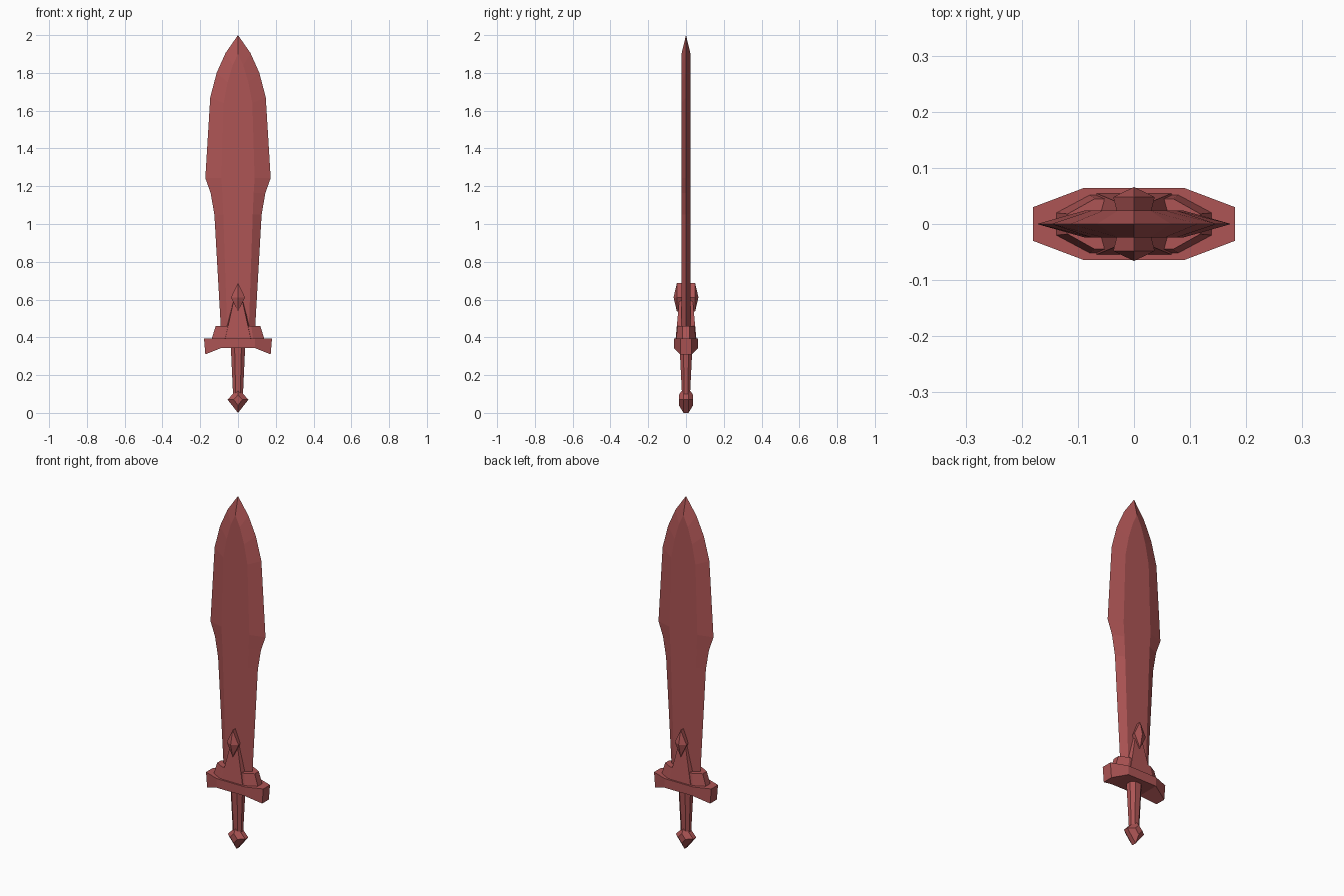
import bpy, bmesh

if "Cube" in bpy.data.objects:
    bpy.data.objects.remove(bpy.data.objects["Cube"])

red = bpy.data.materials.new("red_metal")
red.diffuse_color = (0.42, 0.09, 0.09, 1)
red.use_nodes = True
red.node_tree.nodes["Principled BSDF"].inputs["Base Color"].default_value = red.diffuse_color


def loft(name, rings, cap_end=True):
    """Skin a list of equal-length point rings, capping the ends."""
    bm = bmesh.new()
    loops = [[bm.verts.new(p) for p in ring] for ring in rings]
    n = len(rings[0])
    for a, b in zip(loops, loops[1:]):
        for i in range(n):
            j = (i + 1) % n
            bm.faces.new((a[i], a[j], b[j], b[i]))
    bm.faces.new(loops[0][::-1])
    if cap_end:
        bm.faces.new(loops[-1])
    bmesh.ops.remove_doubles(bm, verts=bm.verts, dist=1e-5)
    bmesh.ops.recalc_face_normals(bm, faces=bm.faces)
    mesh = bpy.data.meshes.new(name)
    bm.to_mesh(mesh)
    bm.free()
    mesh.materials.append(red)
    obj = bpy.data.objects.new(name, mesh)
    bpy.context.collection.objects.link(obj)
    return obj


def oct_ring(z, x_out, y_in, x_in, y_out):
    """Eight-sided horizontal section."""
    q = [(x_out, y_in), (x_in, y_out)]
    half = q + [(-x, y) for x, y in q[::-1]]
    return [(x, y, z) for x, y in half] + [(-x, -y, z) for x, y in half]


def diamond(y, zc, w, up, down):
    return [(w, y, zc), (0, y, zc + up), (-w, y, zc), (0, y, zc - down)]


# Blade: edge half-width and height, then bevel half-width and height
T = 0.024
blade = []
for e, z, f, zf in [(0.088, 0.40, 0.056, 0.40), (0.125, 1.05, 0.078, 1.05),
                    (0.145, 1.165, 0.083, 1.165), (0.173, 1.243, 0.088, 1.243),
                    (0.147, 1.67, 0.076, 1.64), (0.113, 1.80, 0.055, 1.75),
                    (0.066, 1.905, 0.028, 1.84), (0, 2.0, 0, 1.90)]:
    blade.append([(e, 0, z), (f, T, zf), (-f, T, zf),
                  (-e, 0, z), (-f, -T, zf), (f, -T, zf)])
loft("blade", blade, cap_end=False)

# Crossguard: sections along x, ends drooping and narrowing
guard = []
for xt, xb, y, zb in [(-0.18, -0.173, 0.03, 0.31), (-0.09, -0.09, 0.064, 0.343),
                      (0.09, 0.09, 0.064, 0.343), (0.18, 0.173, 0.03, 0.31)]:
    guard.append([(xt, -y, 0.395), (xt, y, 0.395), (xb, y, zb), (xb, -y, zb)])
loft("crossguard", guard)

# Stepped collar above the guard
loft("collar", [oct_ring(0.39, 0.14, 0.02, 0.08, 0.052),
                oct_ring(0.46, 0.118, 0.018, 0.07, 0.045)])

# Tapered plates and pointed gems on both faces of the blade
for side, label in ((-1, "front"), (1, "back")):
    plate = []
    for z, w, y in [(0.39, 0.08, 0.055), (0.62, 0.02, 0.034)]:
        plate.append([(-w, 0.01 * side, z), (w, 0.01 * side, z),
                      (w * 0.85, y * side, z), (-w * 0.85, y * side, z)])
    loft(label + "_plate", plate)
    loft(label + "_gem", [diamond(0.02 * side, 0.612, 0.03, 0.076, 0.076),
                          diamond(0.048 * side, 0.612, 0.037, 0.076, 0.076),
                          [(0, 0.066 * side, 0.612)] * 4], cap_end=False)

# Grip, tapering downward
loft("grip", [oct_ring(0.09, 0.026, 0.009, 0.012, 0.021),
              oct_ring(0.35, 0.038, 0.014, 0.018, 0.034)])

# Pommel: faceted diamond with smaller raised faces front and back
loft("pommel", [diamond(y, 0.07, 0.055 * s, 0.06 * s, 0.07 * s)
                for y, s in [(-0.038, 0.42), (-0.013, 1), (0.013, 1), (0.038, 0.42)]])
